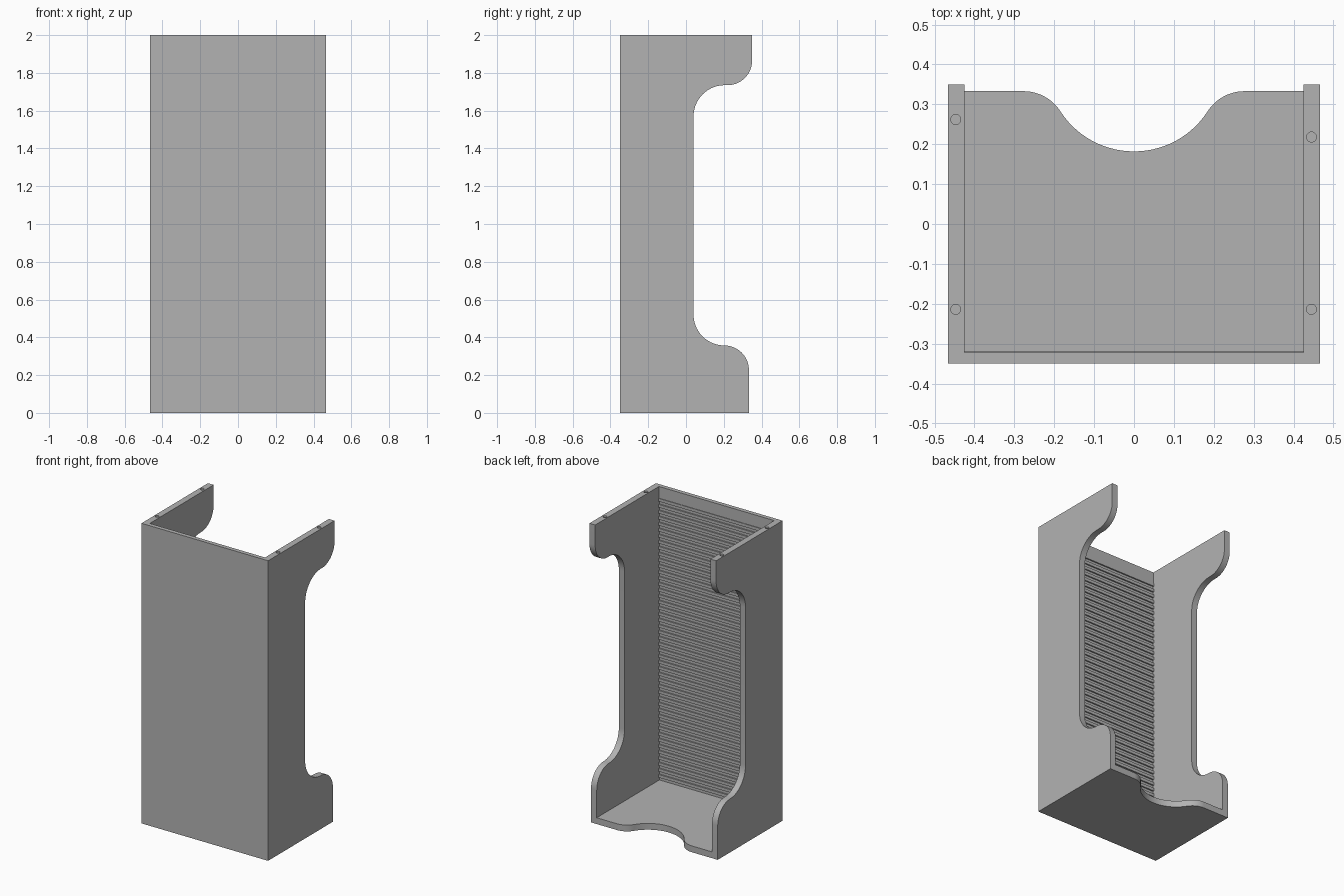
import bpy, bmesh, math
from mathutils import Vector

cube = bpy.data.objects.get("Cube")
if cube:
    bpy.data.objects.remove(cube, do_unlink=True)

grey = bpy.data.materials.new("light grey")
grey.use_nodes = True
colour = (0.45, 0.45, 0.45, 1)
grey.diffuse_color = colour
grey.node_tree.nodes["Principled BSDF"].inputs["Base Color"].default_value = colour


def arc(cx, cy, r, start, end, steps=14):
    """Points on an arc, angles in degrees."""
    angles = [math.radians(start + (end - start) * i / steps) for i in range(steps + 1)]
    return [(cx + r * math.cos(a), cy + r * math.sin(a)) for a in angles]


def prism(name, outline, low, high, axis):
    """Extrude an outline along x (outline in y, z) or along z (outline in x, y)."""
    place = {"x": lambda p: (low, p[0], p[1]), "z": lambda p: (p[0], p[1], low)}[axis]
    bm = bmesh.new()
    face = bm.faces.new([bm.verts.new(place(p)) for p in outline])
    grown = bmesh.ops.extrude_face_region(bm, geom=[face])
    shift = Vector((high - low, 0, 0)) if axis == "x" else Vector((0, 0, high - low))
    moved = [v for v in grown["geom"] if isinstance(v, bmesh.types.BMVert)]
    bmesh.ops.translate(bm, verts=moved, vec=shift)
    bmesh.ops.recalc_face_normals(bm, faces=bm.faces)
    mesh = bpy.data.meshes.new(name)
    bm.to_mesh(mesh)
    bm.free()
    mesh.materials.append(grey)
    obj = bpy.data.objects.new(name, mesh)
    bpy.context.collection.objects.link(obj)
    return obj


def carve(target, cutter):
    """Subtract the cutter from the target, then discard it."""
    cutter.hide_render = True
    mod = target.modifiers.new("cut", "BOOLEAN")
    mod.operation, mod.solver, mod.object = "DIFFERENCE", "EXACT", cutter
    bpy.ops.object.select_all(action="DESELECT")
    bpy.context.view_layer.objects.active = target
    target.select_set(True)
    bpy.ops.object.modifier_apply(modifier=mod.name)
    bpy.data.objects.remove(cutter, do_unlink=True)


# Solid body with the curved side silhouette
side = [(-0.35, 0), (0.333, 0)]
side += arc(0.203, 0.227, 0.13, 0, 90)
side += arc(0.203, 0.52, 0.163, 270, 180)[1:]
side += arc(0.205, 1.57, 0.165, 180, 90)
side += arc(0.22, 1.865, 0.13, 270, 360)
side += [(0.35, 2), (-0.35, 2)]
body = prism("holder_body", side, -0.467, 0.467, "x")

# Hollow interior, with horizontal ribs left on the front panel
floor, rim, pitch, count = 0.042, -0.322, 0.04, 47
groove, crest = -0.327, -0.318
ribs = []
for i in range(count):
    z = floor + i * pitch
    ribs += [(groove, z), (groove, z + pitch / 2), (crest, z + pitch / 2), (crest, z + pitch)]
top = ribs[-1][1]
cavity = ribs + [(rim, top), (rim, 2.1), (0.5, 2.1), (0.5, floor)]
carve(body, prism("cavity_cutter", cavity, -0.425, 0.425, "x"))

# Curved finger notch in the floor
right_lip = arc(0.277, 0.223, 0.11, 147, 90)
left_lip = [(-x, y) for x, y in reversed(right_lip)]
notch = left_lip + arc(0, 0.402, 0.22, 213, 327, 28)[1:-1] + right_lip
notch += [(0.277, 0.5), (-0.277, 0.5)]
carve(body, prism("notch_cutter", notch, -0.1, 0.1, "z"))

# Pin holes in the top edges of the side walls
for x, y in [(-0.447, 0.262), (0.445, 0.218), (-0.447, -0.214), (0.445, -0.214)]:
    ring = arc(x, y, 0.0125, 0, 360, 24)[:-1]
    carve(body, prism("hole_cutter", ring, 1.93, 2.1, "z"))

# Smooth curves, crisp corners
bpy.ops.object.select_all(action="DESELECT")
body.select_set(True)
bpy.context.view_layer.objects.active = body
bpy.ops.object.shade_smooth_by_angle(angle=math.radians(30))
